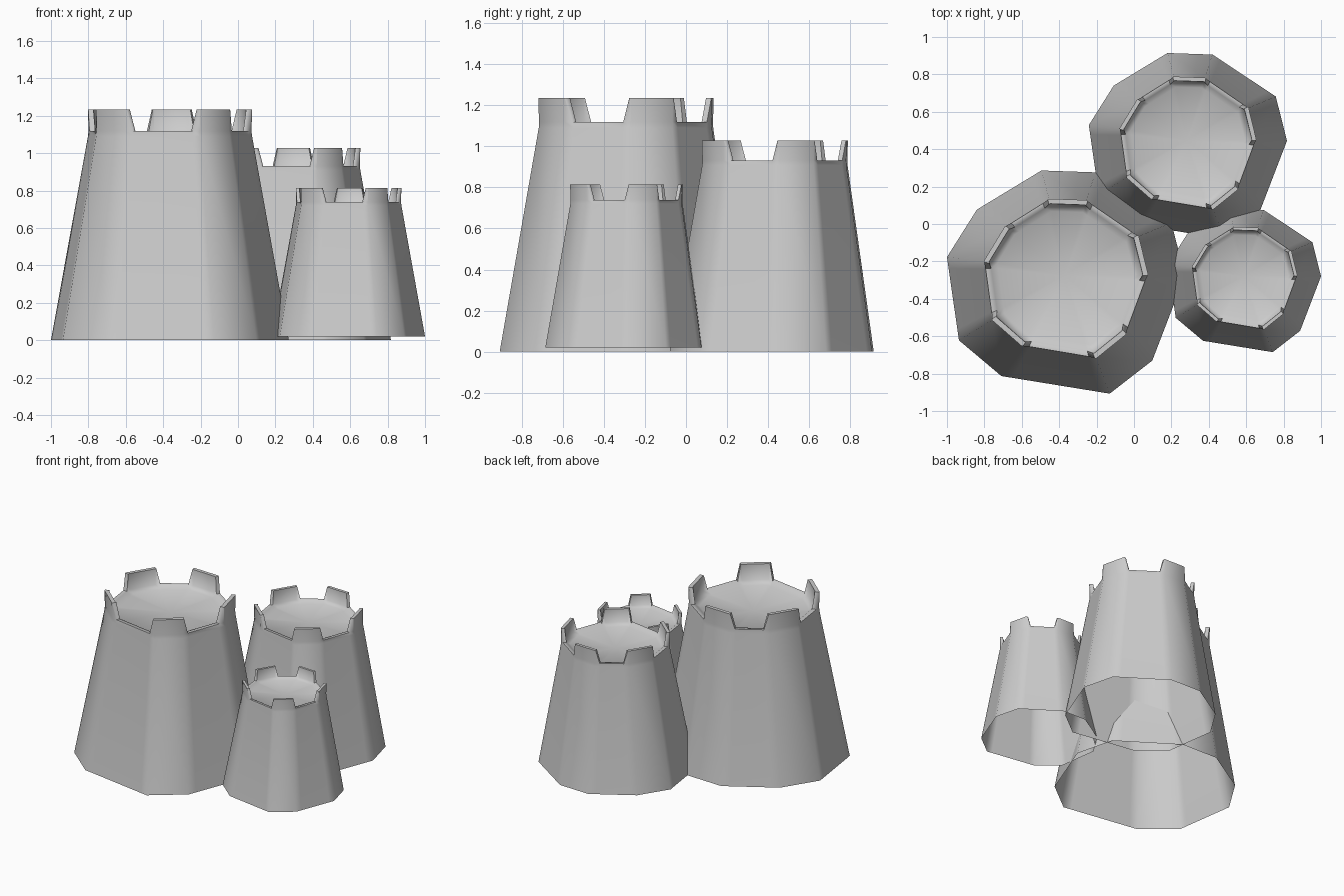
import bpy, bmesh
from mathutils import Vector

if "Cube" in bpy.data.objects:
    bpy.data.objects.remove(bpy.data.objects["Cube"])

# Plan of a tower: pentagon with cut corners, pairs of points = one corner
PLAN = [(-.12, .574), (.169, .564), (.575, .295), (.647, .011), (.473, -.442),
        (.245, -.619), (-.334, -.525), (-.561, -.334), (-.625, .111), (-.465, .365)]


def ring_points(sx, sy, extra, shift):
    """Four points per corner: the corner edge plus a bit of both long walls."""
    p = [Vector((x * sx + shift[0], y * sy + shift[1])) for x, y in PLAN]
    pts = []
    for k in range(0, 10, 2):
        a, b = p[k], p[k + 1]
        pts += [a + (p[k - 1] - a).normalized() * extra, a, b,
                b + (p[(k + 2) % 10] - b).normalized() * extra]
    return pts


def tower(name, x, y, z, size):
    bm = bmesh.new()

    def ring(sx, sy, height, extra, shift=(.004, .012)):
        return [bm.verts.new((p.x, p.y, height)) for p in ring_points(sx, sy, extra, shift)]

    base = ring(1, 1, 0, .06, (0, 0))
    neck = ring(.69, .712, 1.09, .045)
    rim = ring(.685, .71, 1.118, .04)
    rim_in = ring(.635, .66, 1.118, .035)
    floor = ring(.575, .60, 1.095, .03)
    top = ring(.69, .716, 1.235, .008)
    top_in = ring(.645, .67, 1.235, .008)

    # outer wall and inner wall
    for lo, hi in ((base, neck), (neck, rim), (rim_in, floor)):
        for i in range(20):
            j = (i + 1) % 20
            bm.faces.new((lo[i], lo[j], hi[j], hi[i]))
    # slightly dished floor
    mid = bm.verts.new((.004, .012, 1.08))
    for i in range(20):
        bm.faces.new((floor[i], floor[(i + 1) % 20], mid))

    # battlements: raised at corners, flat between
    for k in range(0, 20, 4):
        for i in range(k, k + 3):
            j = i + 1
            bm.faces.new((rim[i], rim[j], top[j], top[i]))
            bm.faces.new((top[i], top[j], top_in[j], top_in[i]))
            bm.faces.new((top_in[i], top_in[j], rim_in[j], rim_in[i]))
        for e in (k, k + 3):
            bm.faces.new((rim[e], top[e], top_in[e], rim_in[e]))
        i, j = k + 3, (k + 4) % 20
        bm.faces.new((rim[i], rim[j], rim_in[j], rim_in[i]))

    bmesh.ops.recalc_face_normals(bm, faces=bm.faces)
    bm.faces.ensure_lookup_table()
    # the shell is open below: make sure the walls face outward
    f = bm.faces[1]
    if f.normal.dot(f.calc_center_median()) < 0:
        bmesh.ops.reverse_faces(bm, faces=bm.faces)
    bmesh.ops.scale(bm, vec=(size, size, size), verts=bm.verts)
    bmesh.ops.translate(bm, vec=(x, y, z), verts=bm.verts)
    me = bpy.data.meshes.new(name)
    bm.to_mesh(me)
    bm.free()
    ob = bpy.data.objects.new(name, me)
    bpy.context.collection.objects.link(ob)
    bpy.ops.object.select_all(action='DESELECT')
    ob.select_set(True)
    bpy.context.view_layer.objects.active = ob
    bpy.ops.object.shade_smooth_by_angle(angle=1.3)


tower("large_tower", -.375, -.288, 0, 1)
tower("medium_tower", .279, .436, 0, .833)
tower("small_tower", .584, -.287, .02, .643)
